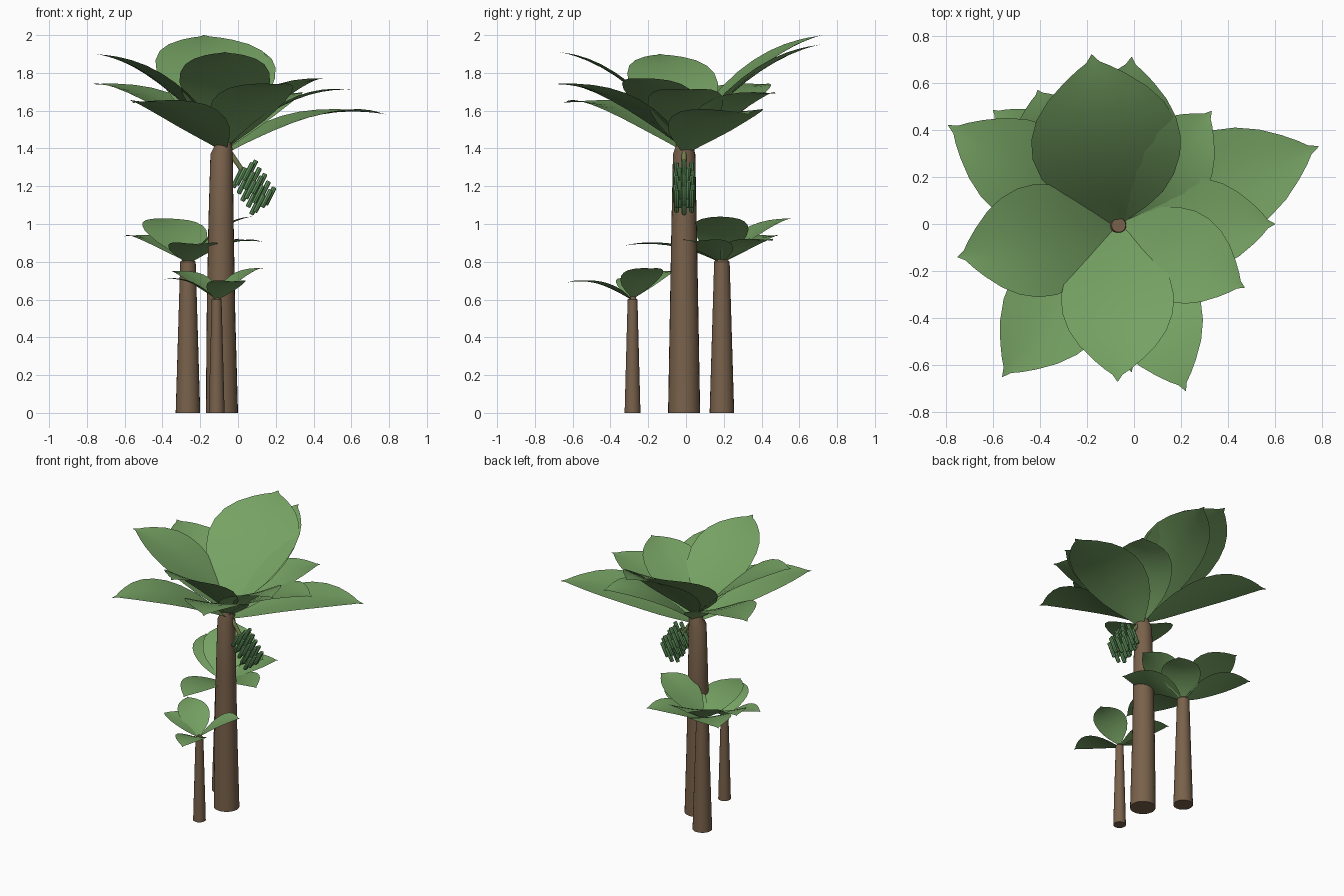
import bpy, bmesh, math
from mathutils import Vector

if "Cube" in bpy.data.objects:
    bpy.data.objects.remove(bpy.data.objects["Cube"])


def mat(name, c):
    m = bpy.data.materials.new(name)
    m.diffuse_color = (*c, 1)
    m.use_nodes = True
    m.node_tree.nodes["Principled BSDF"].inputs["Base Color"].default_value = m.diffuse_color
    return m


BARK = mat("bark", (0.19, 0.12, 0.07))
LEAF = mat("leaf_green", (0.18, 0.36, 0.125))
FRUIT = mat("fruit_green", (0.13, 0.32, 0.12))
STALK = mat("stalk_olive", (0.17, 0.20, 0.07))


def finish(name, bm, material):
    if material != LEAF:
        bmesh.ops.recalc_face_normals(bm, faces=bm.faces)
    me = bpy.data.meshes.new(name)
    bm.to_mesh(me)
    bm.free()
    me.materials.append(material)
    ob = bpy.data.objects.new(name, me)
    bpy.context.collection.objects.link(ob)
    bpy.ops.object.select_all(action='DESELECT')
    ob.select_set(True)
    bpy.context.view_layer.objects.active = ob
    bpy.ops.object.shade_smooth_by_angle(angle=math.radians(40))
    return ob


def add_tube(bm, pts, sides=24, u=Vector((1, 0, 0)), v=Vector((0, 1, 0))):
    """Capped tube through (position, radius) rings lying in the u, v plane."""
    rings = []
    for p, r in pts:
        rings.append([bm.verts.new(Vector(p) + r * (u * math.cos(a) + v * math.sin(a)))
                      for a in (2 * math.pi * i / sides for i in range(sides))])
    for a, b in zip(rings, rings[1:]):
        for i in range(sides):
            j = (i + 1) % sides
            bm.faces.new((a[i], a[j], b[j], b[i]))
    bm.faces.new(rings[0][::-1])
    bm.faces.new(rings[-1])


# relative half width along a leaf, ending in a small pointed tip
OUTLINE = [(0, .04), (.06, .25), (.13, .5), (.22, .75), (.33, .92), (.45, 1), (.56, .98),
           (.67, .87), (.77, .68), (.86, .43), (.92, .23), (.955, .09), (1, .005)]
ACROSS = (-1, -.75, -.5, -.25, 0, .25, .5, .75, 1)


def leaf(name, base, tip, half, arch):
    """Arched, gently troughed blade from base to tip."""
    base, tip = Vector(base), Vector(tip)
    ctrl = (base + tip) / 2 + Vector((0, 0, arch))
    d = tip - base
    side = Vector((-d.y, d.x, 0)).normalized()
    bm = bmesh.new()
    rows = []
    for t, w in OUTLINE:
        c = base * (1 - t) ** 2 + ctrl * 2 * t * (1 - t) + tip * t * t
        rows.append([bm.verts.new(c + side * s * w * half
                                  + Vector((0, 0, .08 * half * w * abs(s) ** 1.6)))
                     for s in ACROSS])
    for a, b in zip(rows, rows[1:]):
        for i in range(len(ACROSS) - 1):
            bm.faces.new((a[i + 1], a[i], b[i], b[i + 1]))
    finish(name, bm, LEAF)


def plant(name, trunk, base, leaves, arch, spread=0.0):
    """Trunk plus a crown; higher leaves start higher on the trunk by spread."""
    bm = bmesh.new()
    add_tube(bm, trunk)
    finish(name + "_trunk", bm, BARK)
    low = min(l[2] for l in leaves)
    high = max(l[2] for l in leaves)
    for i, (x, y, z, half) in enumerate(leaves):
        lift = Vector((0, 0, spread * (z - low) / (high - low)))
        leaf(f"{name}_leaf_{i + 1}", Vector(base) + lift, (x, y, z), half, arch)


# tall main plant
plant("main",
      [((-.085, -.01, 0), .085), ((-.09, -.01, .5), .076), ((-.09, -.01, 1.0), .067),
       ((-.087, -.01, 1.37), .059), ((-.065, -.005, 1.47), .03)],
      (-.07, -.005, 1.37),
      [(-.18, .72, 2.0, .315), (-.01, .71, 1.95, .24), (-.07, -.67, 1.91, .24),
       (-.75, -.14, 1.90, .24), (-.79, .42, 1.74, .22), (.33, .48, 1.69, .20),
       (.785, .33, 1.58, .235), (.60, 0, 1.71, .20), (.47, -.27, 1.77, .20),
       (.22, -.71, 1.74, .21), (-.56, -.65, 1.64, .225)], .18, .07)

# medium sucker behind
plant("medium",
      [((-.265, .19, 0), .065), ((-.265, .19, .8), .041), ((-.265, .19, .82), .02)],
      (-.265, .19, .79),
      [(-.41, .57, 1.03, .175), (-.60, .485, .935, .14), (.08, .18, 1.04, .145),
       (.13, .03, .905, .13), (-.21, -.33, .885, .13), (0, .46, .91, .13)], .09, .02)

# small sucker in front
plant("small",
      [((-.113, -.283, 0), .042), ((-.113, -.283, .6), .026), ((-.113, -.283, .615), .012)],
      (-.113, -.283, .595),
      [(.14, -.18, .765, .115), (-.36, -.07, .75, .105), (-.40, -.29, .705, .085),
       (-.01, -.63, .69, .10)], .08, .01)

# fruit stalk hanging to the right
start, end = Vector((-.07, -.01, 1.42)), Vector((.14, -.01, 1.11))
axis = (end - start).normalized()
y = Vector((0, 1, 0))
u = y.cross(axis).normalized()
if u.z < 0:
    u = -u
bm = bmesh.new()
add_tube(bm, [(start, .014), (end, .011)], 10, u, y)
finish("fruit_stalk", bm, STALK)

# tiers of parallel fruit fingers around the stalk
f = Vector((.45, 0, .89)).normalized()
fu = y.cross(f)
bm = bmesh.new()
for k in range(5):
    c = start.lerp(end, .5 + .115 * k)
    for i in range(6):
        a = math.radians(60 * i + 30 * (k % 2))
        p = c + u * .046 * math.cos(a) + y * .046 * math.sin(a)
        add_tube(bm, [(p - f * .052, .010), (p - f * .046, .013),
                      (p + f * .046, .013), (p + f * .052, .010)], 8, fu, y)
finish("fruit_fingers", bm, FRUIT)
